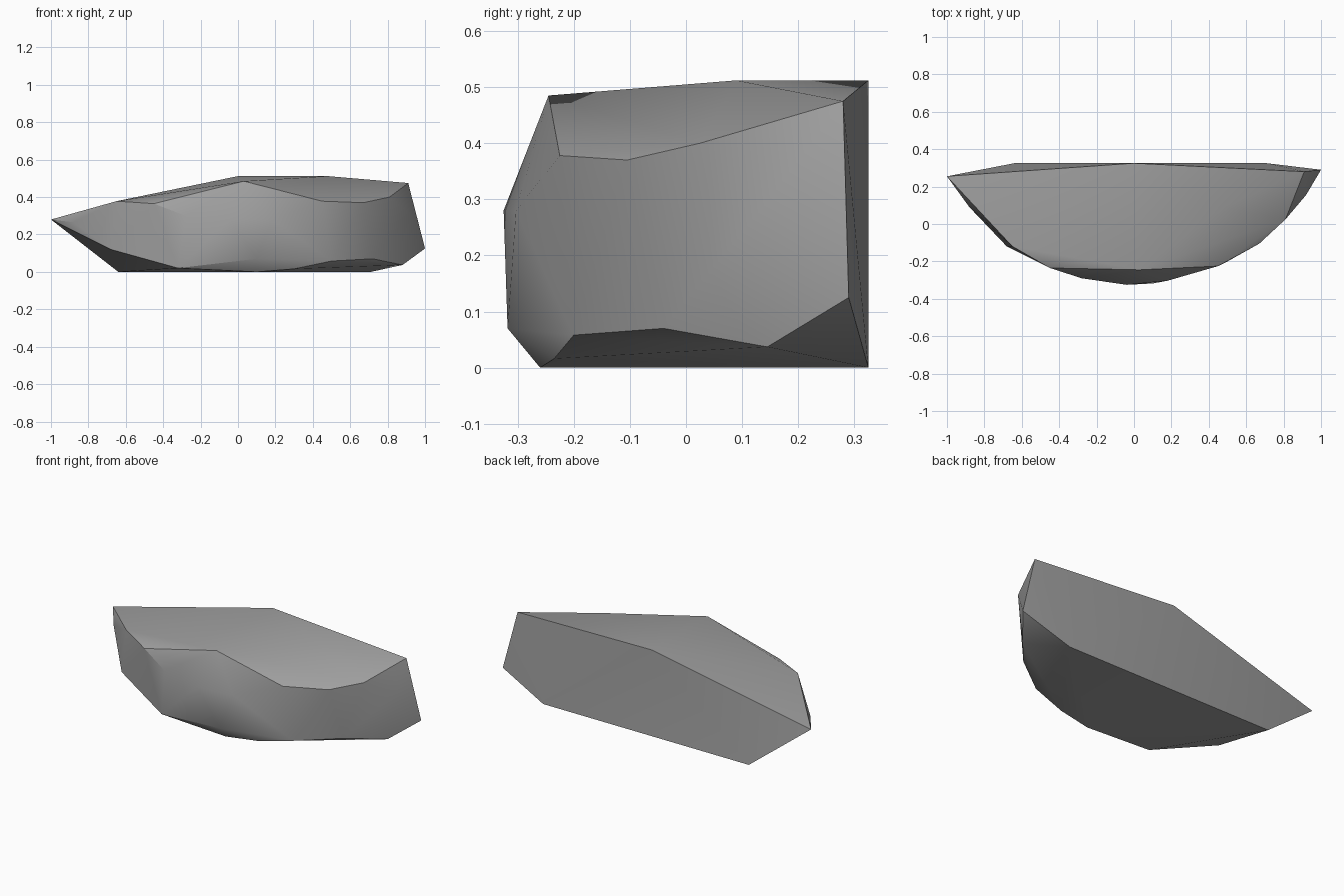
import bpy
import bmesh
import math

# Remove the default cube if present
default_cube = bpy.data.objects.get("Cube")
if default_cube:
    bpy.data.objects.remove(default_cube, do_unlink=True)


def make_material(name, color):
    material = bpy.data.materials.new(name)
    material.use_nodes = True
    material.diffuse_color = color
    shader = material.node_tree.nodes["Principled BSDF"]
    shader.inputs["Base Color"].default_value = color
    shader.inputs["Roughness"].default_value = 0.9
    return material


def make_hull(name, contours, material, sharp_angle):
    """Wrap a convex skin around the corner points of all contours."""
    bm = bmesh.new()
    for contour in contours:
        for corner in contour:
            bm.verts.new(corner)
    result = bmesh.ops.convex_hull(bm, input=bm.verts[:])
    unused = set(result["geom_interior"]) | set(result["geom_unused"])
    loose = [v for v in unused if isinstance(v, bmesh.types.BMVert)]
    bmesh.ops.delete(bm, geom=loose, context="VERTS")
    bmesh.ops.recalc_face_normals(bm, faces=bm.faces[:])
    mesh = bpy.data.meshes.new(name)
    bm.to_mesh(mesh)
    bm.free()
    mesh.materials.append(material)
    rock = bpy.data.objects.new(name, mesh)
    bpy.context.collection.objects.link(rock)

    # Soft facets, crisp rims
    bpy.ops.object.select_all(action="DESELECT")
    rock.select_set(True)
    bpy.context.view_layer.objects.active = rock
    bpy.ops.object.shade_smooth_by_angle(angle=math.radians(sharp_angle))
    return rock


# Flat base and cut back wall
base = [(-0.64, 0.325, 0), (0.71, 0.325, 0), (0.1, -0.26, 0)]

# Top of the slab: back corner and the raised shoulder
crown = [(0, 0.325, 0.512), (0.48, 0.09, 0.512)]

# Rim between the top and the rounded front, from right to left
upper_rim = [
    (-1, 0.255, 0.28), (-0.88, 0.09, 0.265), (-0.65, -0.12, 0.378),
    (-0.45, -0.235, 0.365), (0.03, -0.245, 0.485), (0.45, -0.225, 0.378),
    (0.67, -0.105, 0.37), (0.81, 0.025, 0.4), (0.91, 0.28, 0.475),
]

# Most forward part of the rounded front
belly = [(-0.28, -0.29, 0.3), (-0.04, -0.325, 0.28), (0.18, -0.303, 0.28),
         (0.92, 0.155, 0.31)]

# Rim where the front breaks under towards the base
lower_rim = [
    (-0.68, -0.12, 0.12), (-0.32, -0.26, 0.02), (0.1, -0.318, 0.07),
    (0.3, -0.235, 0.016), (0.5, -0.2, 0.058), (0.72, -0.04, 0.07),
    (0.88, 0.145, 0.037), (1, 0.29, 0.125),
]

stone = make_material("stone grey", (0.35, 0.35, 0.35, 1))
make_hull("rock_slab", [base, crown, upper_rim, belly, lower_rim], stone, 30)
